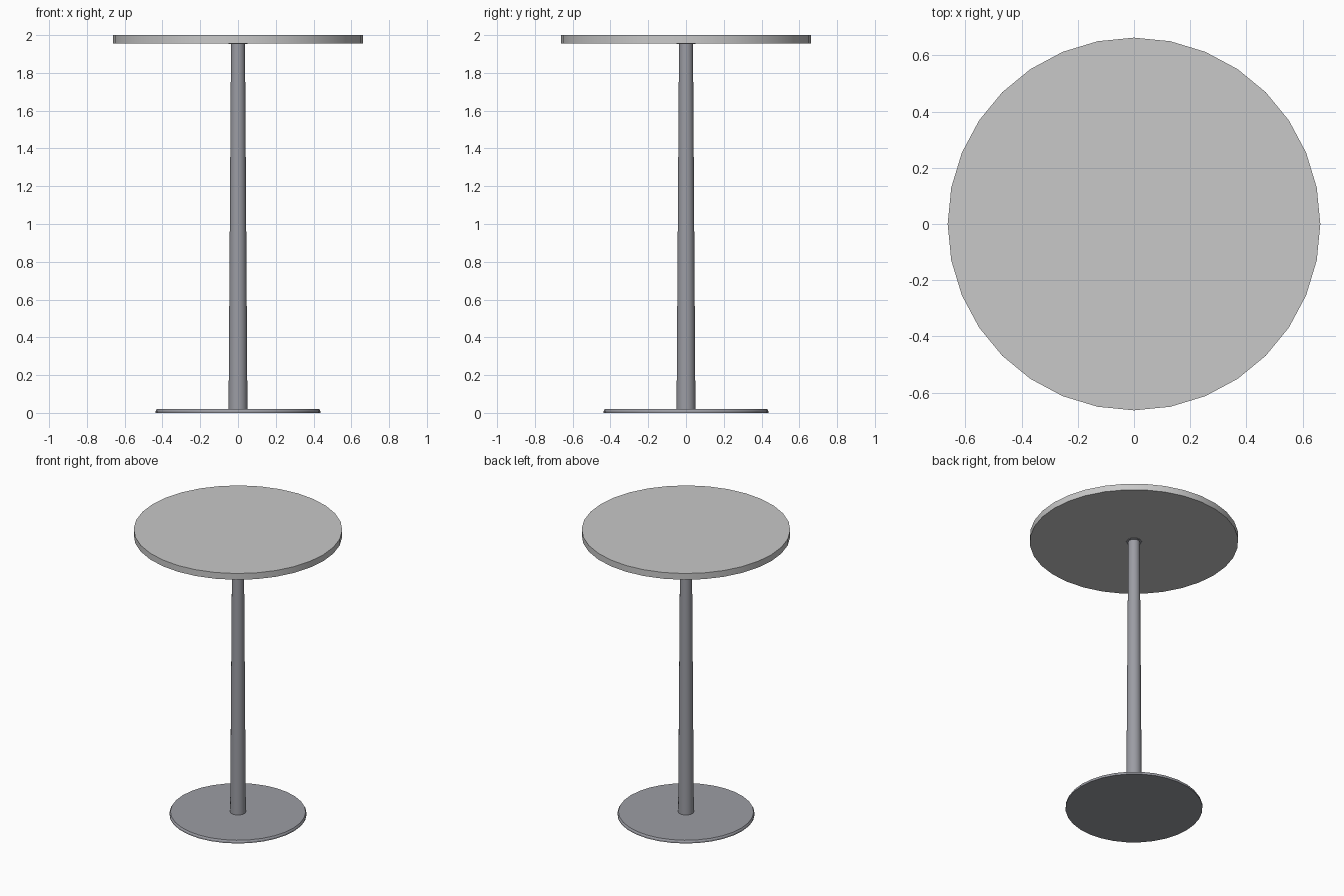
import bpy, math

if "Cube" in bpy.data.objects:
    bpy.data.objects.remove(bpy.data.objects["Cube"])

def material(name, rgb):
    m = bpy.data.materials.new(name)
    m.diffuse_color = (*rgb, 1.0)
    m.use_nodes = True
    m.node_tree.nodes["Principled BSDF"].inputs["Base Color"].default_value = m.diffuse_color
    return m

top_grey = material("light grey", (0.58, 0.58, 0.58))
metal = material("steel grey", (0.33, 0.335, 0.37))

def lathe(name, profile, mat, sides=32):
    """Closed solid of revolution from (radius, height) rings."""
    verts = [(r * math.cos(2 * math.pi * i / sides), r * math.sin(2 * math.pi * i / sides), z)
             for r, z in profile for i in range(sides)]
    faces = [(k * sides + i, k * sides + (i + 1) % sides,
              (k + 1) * sides + (i + 1) % sides, (k + 1) * sides + i)
             for k in range(len(profile) - 1) for i in range(sides)]
    faces.append(tuple(reversed(range(sides))))
    faces.append(tuple(range((len(profile) - 1) * sides, len(profile) * sides)))
    mesh = bpy.data.meshes.new(name)
    mesh.from_pydata(verts, [], faces)
    mesh.materials.append(mat)
    obj = bpy.data.objects.new(name, mesh)
    bpy.context.collection.objects.link(obj)
    bpy.ops.object.select_all(action='DESELECT')
    obj.select_set(True)
    bpy.context.view_layer.objects.active = obj
    bpy.ops.object.shade_smooth_by_angle(angle=math.radians(30))
    return obj

# round table top
lathe("table_top", [(0.663, 1.956), (0.663, 2.0)], top_grey)
# tapered column
lathe("column", [(0.05, 0.018), (0.037, 1.957)], metal)
# thin collar under the top
lathe("collar", [(0.05, 1.953), (0.05, 1.957)], metal)
# floor plate with a slightly bevelled rim
lathe("base_plate", [(0.436, 0.0), (0.436, 0.01), (0.43, 0.02)], metal)
